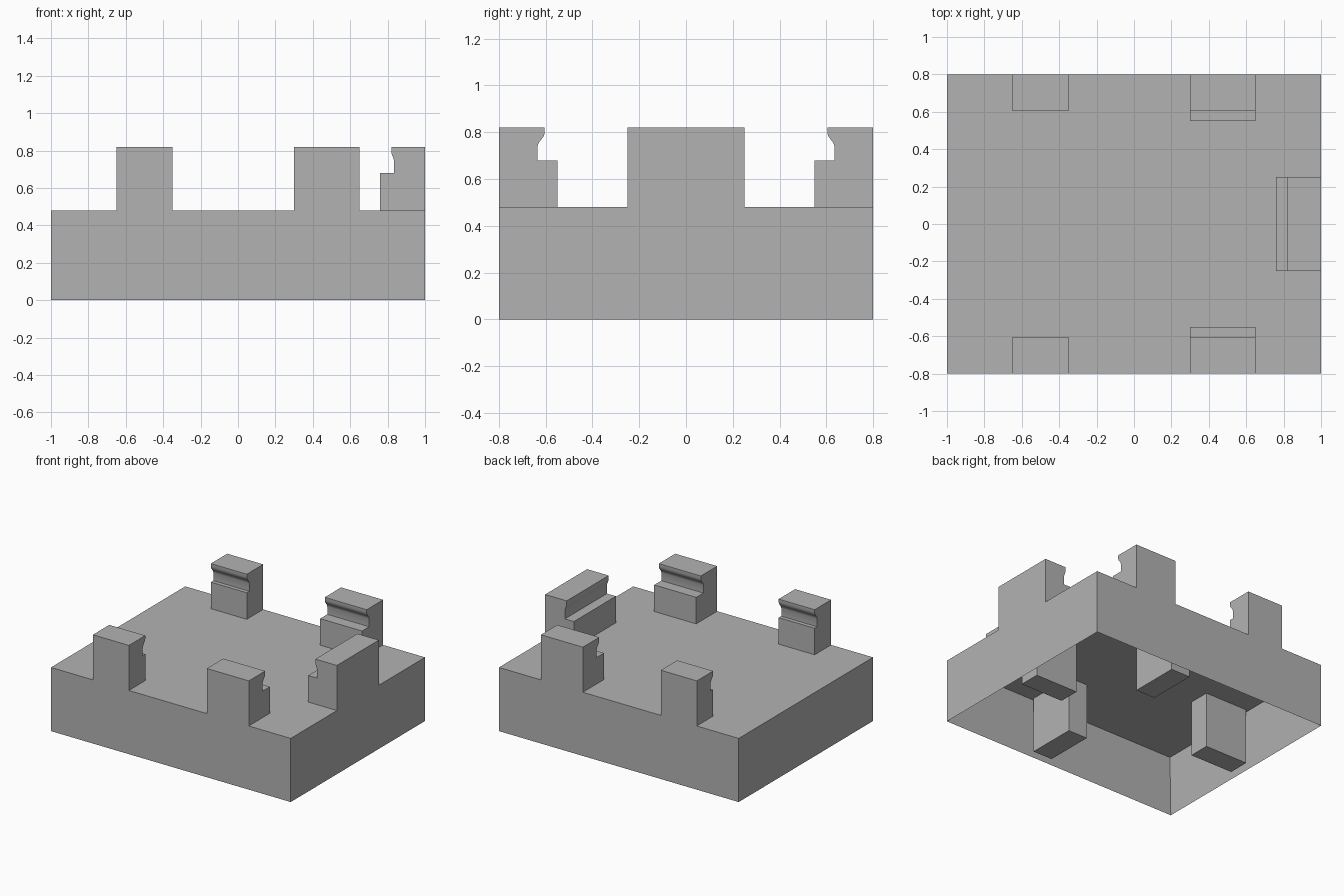
import bpy, bmesh
from math import radians
from mathutils import Matrix

cube = bpy.data.objects.get("Cube")
if cube:
    bpy.data.objects.remove(cube, do_unlink=True)

HALF_X, HALF_Y, DECK, TOP = 1.0, 0.8, 0.48, 0.82
WALL, CEILING, LEDGE = 0.065, 0.42, 0.68

grey = bpy.data.materials.new("light_grey")
grey.use_nodes = True
grey.diffuse_color = (0.45, 0.45, 0.45, 1)
grey.node_tree.nodes["Principled BSDF"].inputs["Base Color"].default_value = grey.diffuse_color


def finish(name, bm):
    bmesh.ops.recalc_face_normals(bm, faces=bm.faces)
    mesh = bpy.data.meshes.new(name)
    bm.to_mesh(mesh)
    bm.free()
    mesh.materials.append(grey)
    obj = bpy.data.objects.new(name, mesh)
    bpy.context.collection.objects.link(obj)
    return obj


def box(x0, x1, y0, y1, z0, z1):
    bm = bmesh.new()
    bmesh.ops.create_cube(bm, size=1)
    bmesh.ops.scale(bm, vec=(x1 - x0, y1 - y0, z1 - z0), verts=bm.verts)
    bmesh.ops.translate(bm, vec=((x0 + x1) / 2, (y0 + y1) / 2, (z0 + z1) / 2), verts=bm.verts)
    return bm


# Tray: a block hollowed from below
bm = box(-HALF_X, HALF_X, -HALF_Y, HALF_Y, 0, DECK)
bottom = min(bm.faces, key=lambda f: f.calc_center_median().z)
bmesh.ops.inset_region(bm, faces=[bottom], thickness=WALL)
for v in bottom.verts:
    v.co.z = CEILING
finish("hollow_base", bm)

# Ribs reaching inward from the middle of each wall
IN_X, IN_Y = HALF_X - WALL, HALF_Y - WALL
ribs = {
    "left_rib": (0.58, IN_X, -0.08, 0.08),
    "right_rib": (-IN_X, -0.58, -0.08, 0.08),
    "back_rib": (0.12, 0.28, 0.36, IN_Y),
    "front_rib": (0.12, 0.28, -IN_Y, -0.36),
}
for name, area in ribs.items():
    finish(name, box(*area, 0, CEILING))


def clip(name, start, end, edge, turn, lip, foot):
    """Hooked clip: profile of depth and height swept along x, then turned to its wall."""
    groove = 0.165
    step = lip - groove
    profile = [(0, DECK), (foot, DECK), (foot, LEDGE), (groove, LEDGE), (groove, 0.74)]
    # curved underside of the hook
    for t in (0.25, 0.5, 0.75, 1):
        profile.append((groove + step * t * t * (3 - 2 * t), 0.74 + 0.055 * t))
    profile += [(lip, TOP), (0, TOP)]
    bm = bmesh.new()
    face = bm.faces.new([bm.verts.new((start, d - edge, z)) for d, z in profile])
    new = bmesh.ops.extrude_face_region(bm, geom=[face])["geom"]
    verts = [g for g in new if isinstance(g, bmesh.types.BMVert)]
    bmesh.ops.translate(bm, vec=(end - start, 0, 0), verts=verts)
    bmesh.ops.transform(bm, matrix=Matrix.Rotation(radians(turn), 4, "Z"), verts=bm.verts)
    obj = finish(name, bm)
    bpy.ops.object.select_all(action="DESELECT")
    obj.select_set(True)
    bpy.context.view_layer.objects.active = obj
    bpy.ops.object.shade_smooth_by_angle(angle=radians(35))


# Front and back clips: a stepped one on the left, a flush one on the right
clip("front_left_clip", 0.3, 0.65, HALF_Y, 0, 0.195, 0.25)
clip("front_right_clip", -0.65, -0.35, HALF_Y, 0, 0.195, 0.195)
clip("back_left_clip", -0.65, -0.3, HALF_Y, 180, 0.195, 0.25)
clip("back_right_clip", 0.35, 0.65, HALF_Y, 180, 0.195, 0.195)

# Wide clip on the left wall
clip("side_clip", -0.25, 0.25, HALF_X, 90, 0.18, 0.24)
